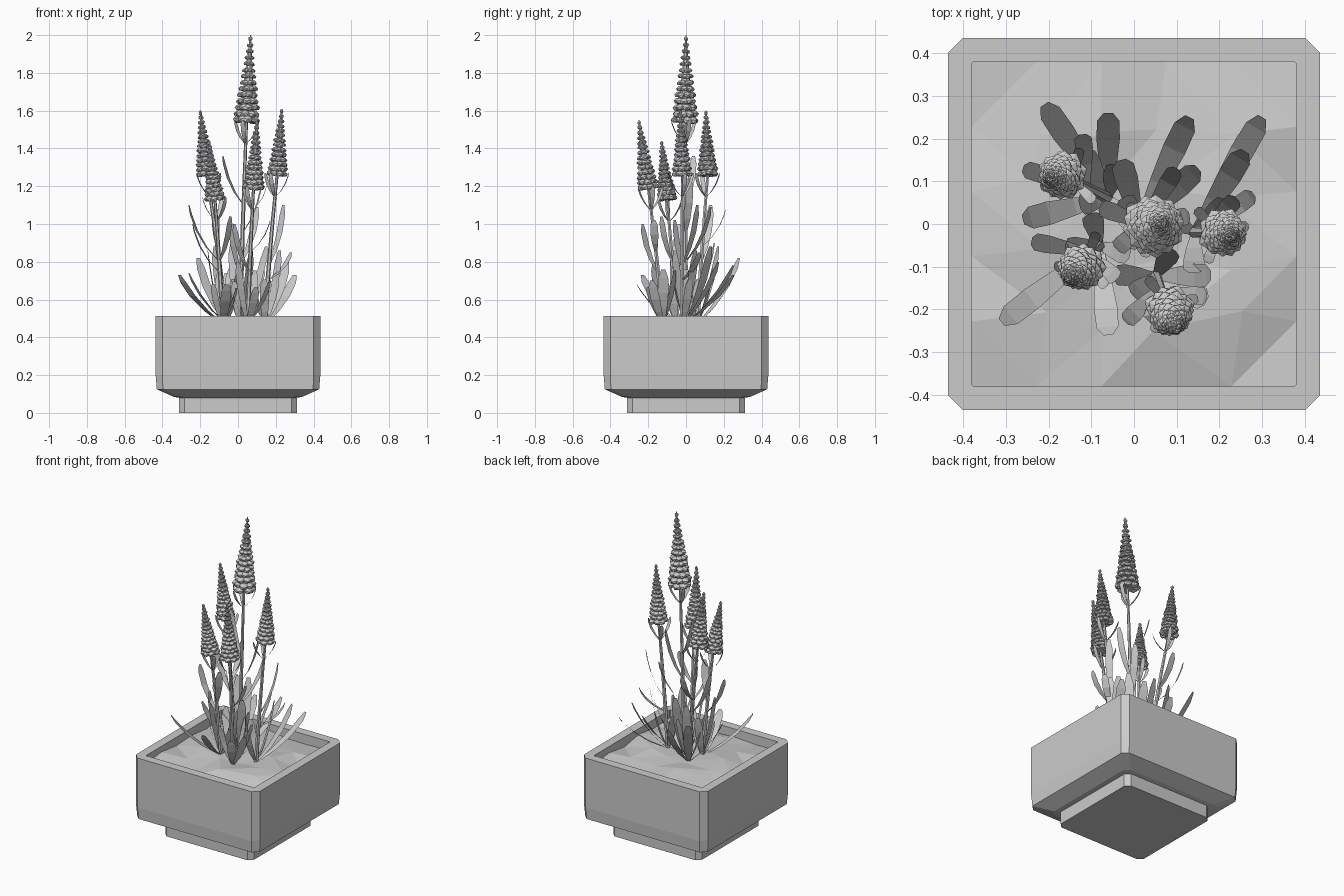
import bpy, bmesh, math, random
from mathutils import Vector, Matrix

if "Cube" in bpy.data.objects:
    bpy.data.objects.remove(bpy.data.objects["Cube"])
random.seed(4)


def finish(bm, name, recalc=True):
    if recalc:
        bmesh.ops.recalc_face_normals(bm, faces=bm.faces)
    mesh = bpy.data.meshes.new(name)
    bm.to_mesh(mesh)
    bm.free()
    ob = bpy.data.objects.new(name, mesh)
    bpy.context.collection.objects.link(ob)
    return ob


def square(bm, half, cut, z):
    """Ring of vertices: a square with chamfered corners."""
    a, b = half, half - cut
    return [bm.verts.new((x, y, z)) for x, y in
            ((a, -b), (a, b), (b, a), (-b, a), (-a, b), (-a, -b), (-b, -a), (b, -a))]


def skin(bm, rings, cap_start=True, cap_end=True):
    for r0, r1 in zip(rings, rings[1:]):
        n = len(r0)
        for i in range(n):
            bm.faces.new((r0[i], r0[(i + 1) % n], r1[(i + 1) % n], r1[i]))
    if cap_start:
        bm.faces.new(rings[0][::-1])
    if cap_end:
        bm.faces.new(rings[-1])


def bezier(a, b, c, t):
    return a * (1 - t) ** 2 + b * 2 * t * (1 - t) + c * t * t


# Pot: foot, sloped underside, walls, rim and inner cavity
bm = bmesh.new()
skin(bm, [square(bm, h, c, z) for h, c, z in (
    (0.312, 0.028, 0), (0.312, 0.028, 0.08), (0.34, 0.03, 0.085), (0.43, 0.033, 0.125),
    (0.436, 0.035, 0.20), (0.436, 0.035, 0.513), (0.38, 0.004, 0.513), (0.38, 0.004, 0.40))])
finish(bm, "square_pot")

# Soil: uneven low-poly surface
bm = bmesh.new()
bmesh.ops.create_grid(bm, x_segments=5, y_segments=5, size=0.38)
for v in bm.verts:
    edge = max(abs(v.co.x), abs(v.co.y)) > 0.37
    if not edge:
        v.co.x += random.uniform(-0.04, 0.04)
        v.co.y += random.uniform(-0.04, 0.04)
    v.co.z = 0.465 + random.uniform(-0.015, 0.015) + (0 if edge else 0.015)
bmesh.ops.triangulate(bm, faces=bm.faces)
finish(bm, "soil", False)

# Plants: root xy, neck (bottom of flower spike), spike tip, spike radius
PLANTS = [
    ((0.01, 0.00), (0.045, -0.005, 1.54), (0.067, 0.000, 2.00), 0.072),
    ((-0.06, 0.06), (-0.165, 0.115, 1.26), (-0.20, 0.105, 1.60), 0.057),
    ((0.14, -0.02), (0.207, -0.02, 1.26), (0.232, -0.03, 1.61), 0.056),
    ((-0.08, -0.05), (-0.122, -0.10, 1.13), (-0.155, -0.13, 1.44), 0.055),
    ((0.05, -0.12), (0.082, -0.20, 1.19), (0.10, -0.25, 1.55), 0.058),
]


def stem_point(i, z):
    (x, y), neck, _, _ = PLANTS[i]
    a, c = Vector((x, y, 0.45)), Vector(neck)
    b = a.lerp(c, 0.5) + Vector((a.x - c.x, a.y - c.y, 0)) * 0.12
    return bezier(a, b, c, (z - 0.45) / (c.z - 0.45))


# Stems: six-sided tapering tubes
bm = bmesh.new()
for i, p in enumerate(PLANTS):
    rings = []
    for k in range(7):
        t = k / 6
        c = stem_point(i, 0.45 + t * (p[1][2] - 0.45))
        r = 0.014 - 0.006 * t
        rings.append([bm.verts.new(c + Vector((r * math.cos(a * math.pi / 3),
                     r * math.sin(a * math.pi / 3), 0))) for a in range(6)])
    skin(bm, rings)
finish(bm, "stems")

# Flower spikes: a core cone wrapped in shrinking rings of faceted florets
bm = bmesh.new()
for root, neck, tip, rad in PLANTS:
    neck, tip = Vector(neck), Vector(tip)
    axis = tip - neck
    rot = axis.to_track_quat('Z', 'Y').to_matrix().to_4x4()
    bmesh.ops.create_cone(bm, cap_ends=True, segments=8, radius1=rad * 0.6, radius2=0.003,
                          depth=axis.length,
                          matrix=Matrix.Translation((neck + tip) / 2) @ rot)
    rings = 14
    for k in range(rings):
        t = (k + 0.35) / rings
        ring_r = rad * (1 - 0.90 * t ** 1.1)
        size = 0.32 * ring_r + 0.0025
        count = 8 if k < 9 else 6
        for j in range(count):
            a = 2 * math.pi * (j + 0.5 * (k % 2)) / count + random.uniform(-0.12, 0.12)
            d = ring_r - size * random.uniform(0.75, 1.05)
            local = Matrix.Translation((d * math.cos(a), d * math.sin(a),
                                        axis.length * t + random.uniform(-0.003, 0.003)))
            shape = (Matrix.Rotation(a, 4, 'Z') @ Matrix.Rotation(0.35, 4, 'Y')
                     @ Matrix.Diagonal((size * 1.1, size * 1.15, max(size * 0.8, 0.011), 1)))
            bmesh.ops.create_icosphere(bm, subdivisions=1, radius=1,
                                       matrix=Matrix.Translation(neck) @ rot @ local @ shape)
finish(bm, "flower_spikes", False)

# Leaves: flat-faceted blades arching out from the stems
bm = bmesh.new()


def leaf(start, tip, width, bow=0.2):
    out = Vector((tip.x - start.x, tip.y - start.y, 0))
    side = Vector((-out.y, out.x, 0)).normalized()
    mid = start.lerp(tip, 0.5) + out * bow - Vector((0, 0, bow * 0.3 * (tip.z - start.z)))
    prev = None
    for t, w in ((0, 0.3), (0.3, 0.75), (0.6, 1), (0.86, 0.95), (1, 0.4)):
        c = bezier(start, mid, tip, t)
        cur = [bm.verts.new(c + side * s * w * width / 2) for s in (-1, 1)]
        if prev:
            bm.faces.new((prev[0], prev[1], cur[1], cur[0]))
        prev = cur


# Low leaves: plant index, tip
for i, *tip in (
        (3, -0.31, -0.23, 0.73), (1, -0.26, 0.01, 0.74), (1, -0.21, 0.28, 0.82),
        (1, -0.06, 0.26, 0.74), (0, 0.13, 0.25, 0.78), (2, 0.30, 0.25, 0.73),
        (2, 0.26, 0.17, 0.80), (0, 0.15, 0.13, 0.88), (3, -0.06, -0.26, 0.68),
        (4, 0.18, -0.12, 0.76), (4, 0.17, -0.18, 0.70), (3, -0.16, -0.06, 0.86),
        (0, -0.03, 0.15, 0.90), (0, 0.07, -0.06, 0.86), (1, -0.12, 0.17, 0.88),
        (2, 0.22, 0.05, 0.86), (4, 0.00, -0.17, 0.80)):
    leaf(stem_point(i, 0.47), Vector(tip), 0.055)
# Extra short upright leaves around each root
for i in range(5):
    for k in range(3):
        a = 2.1 * k + 1.3 * i
        d = random.uniform(0.06, 0.10)
        p = stem_point(i, 0.47)
        leaf(p, p + Vector((d * math.cos(a), d * math.sin(a), random.uniform(0.18, 0.3))), 0.05)
# Stem leaves: plant index, height on stem, tip
for i, z, *tip in (
        (1, 0.80, -0.26, 0.13, 1.10), (1, 0.88, -0.12, 0.21, 1.08), (2, 0.78, 0.24, 0.06, 1.10),
        (2, 0.70, 0.28, 0.07, 0.85), (4, 0.74, -0.02, -0.23, 1.00), (4, 0.85, 0.17, -0.17, 1.02),
        (0, 0.80, 0.10, 0.13, 1.09), (0, 0.95, 0.13, 0.02, 1.24), (0, 1.10, -0.08, 0.04, 1.36),
        (3, 0.74, -0.24, -0.04, 1.00), (3, 0.80, -0.04, -0.13, 1.04), (0, 0.72, -0.04, -0.06, 1.02)):
    leaf(stem_point(i, z), Vector(tip), 0.042, 0.3)
# Small bracts just below each spike
for i, p in enumerate(PLANTS):
    for k in range(3):
        a = 2.1 * k + i + 0.3
        c = stem_point(i, p[1][2] - 0.12)
        leaf(c, c + Vector((0.075 * math.cos(a), 0.075 * math.sin(a), 0.13)), 0.025, 0.3)
finish(bm, "leaves", False)
